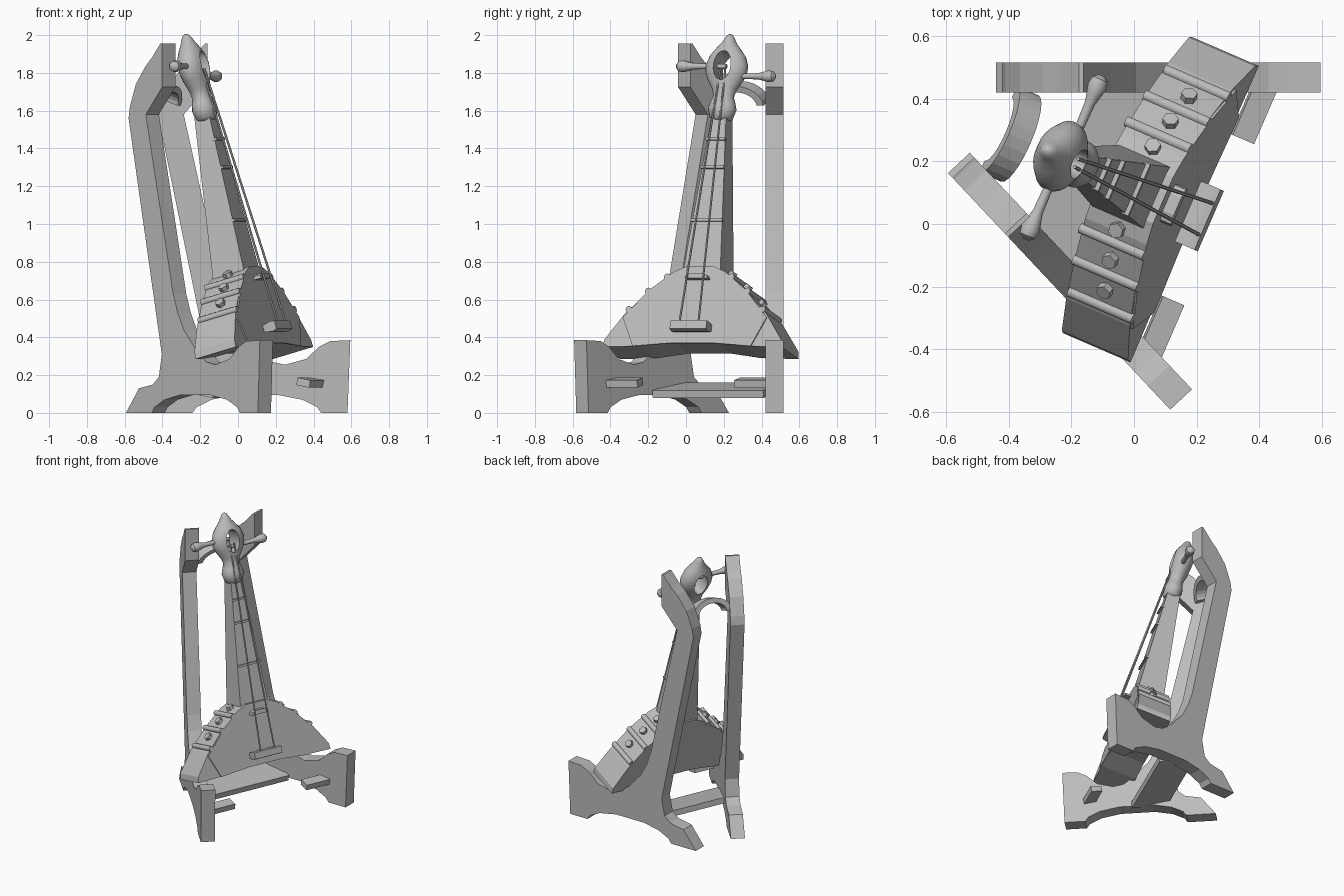
import bpy, bmesh
from math import radians, sin, cos, pi, atan2
from mathutils import Matrix, Vector

cube = bpy.data.objects.get("Cube")
if cube:
    bpy.data.objects.remove(cube, do_unlink=True)

grey = bpy.data.materials.new("plain grey")
grey.use_nodes = True
GREY = (0.5, 0.5, 0.5, 1)
grey.diffuse_color = GREY
grey.node_tree.nodes["Principled BSDF"].inputs["Base Color"].default_value = GREY

# Frames: ROOT turns the symmetric model on the ground, LEAN tilts the instrument
# (x = out of the soundboard, y = sideways, z = along the neck)
T = Matrix.Translation
YAW, TILT = radians(23.4), radians(15.5)
ROOT = T((0.042, 0.097, 0)) @ Matrix.Rotation(-YAW, 4, 'Z')
LEAN = ROOT @ T((0.167, 0, 0.35)) @ Matrix.Rotation(-TILT, 4, 'Y')
FLIP = Matrix.Scale(-1, 4, (0, 1, 0))


def finish(name, bm, matrix, smooth=False):
    bm.transform(matrix)
    bmesh.ops.recalc_face_normals(bm, faces=bm.faces)
    mesh = bpy.data.meshes.new(name)
    bm.to_mesh(mesh)
    bm.free()
    mesh.materials.append(grey)
    obj = bpy.data.objects.new(name, mesh)
    bpy.context.collection.objects.link(obj)
    if smooth:
        soften(obj)
    return obj


def soften(obj):
    bpy.ops.object.select_all(action='DESELECT')
    obj.select_set(True)
    bpy.context.view_layer.objects.active = obj
    bpy.ops.object.shade_smooth_by_angle(angle=radians(40))


def prism(points, axis, start, depth):
    """Extrude a 2D outline along x or y; the other two axes hold the outline."""
    bm = bmesh.new()
    if axis == 'x':
        verts = [bm.verts.new((start, a, b)) for a, b in points]
        move = (depth, 0, 0)
    else:
        verts = [bm.verts.new((a, start, b)) for a, b in points]
        move = (0, depth, 0)
    face = bm.faces.new(verts)
    ext = bmesh.ops.extrude_face_region(bm, geom=[face], use_keep_orig=True)
    bmesh.ops.translate(bm, vec=move,
                        verts=[g for g in ext["geom"] if isinstance(g, bmesh.types.BMVert)])
    return bm


def box(name, size, matrix):
    bm = bmesh.new()
    bmesh.ops.create_cube(bm, size=1, matrix=Matrix.Diagonal((*size, 1)))
    return finish(name, bm, matrix)


def rod(name, a, b, radius, matrix, sides=8, smooth=True):
    a, b = Vector(a), Vector(b)
    bm = bmesh.new()
    turn = (b - a).to_track_quat('Z', 'Y').to_matrix().to_4x4()
    bmesh.ops.create_cone(bm, cap_ends=True, segments=sides, radius1=radius, radius2=radius,
                          depth=(b - a).length, matrix=T((a + b) / 2) @ turn)
    return finish(name, bm, matrix, smooth)


def loft(name, sections, matrix, sides=20):
    """Skin elliptical rings (height, x radius, y radius) along z."""
    bm = bmesh.new()
    rings = [[bm.verts.new((rx * cos(2 * pi * i / sides), ry * sin(2 * pi * i / sides), h))
              for i in range(sides)] for h, rx, ry in sections]
    for lo, hi in zip(rings, rings[1:]):
        for i in range(sides):
            j = (i + 1) % sides
            bm.faces.new((lo[i], lo[j], hi[j], hi[i]))
    bm.faces.new(rings[0])
    bm.faces.new(rings[-1])
    return finish(name, bm, matrix, True)


# Stand: two mirrored side panels opening towards the front
panel = [(0, 0), (.2, 0), (.22, .03), (.3, .07), (.42, .095), (.65, .095), (.78, .07),
         (.86, .03), (.88, 0), (1.02, 0), (1.035, .385), (.93, .38), (.87, .35), (.8, .285),
         (.69, .255), (.62, .27), (.54, .335), (.447, .44), (.4, .53), (.365, .63),
         (.153, 1.58), (.28, 1.725), (.28, 1.955), (.265, 1.955), (.2, 1.88), (.15, 1.835),
         (.076, 1.74), (.03, 1.62), (.02, 1.56), (.277, .31), (.254, .19), (.207, .15),
         (.1, .13)]
PLACE = T((-0.571, 0.105, 0)) @ Matrix.Rotation(YAW, 4, 'Z')
REST = Matrix.Rotation(radians(10), 4, 'Y')
for side, m in (("left", ROOT), ("right", ROOT @ FLIP)):
    finish(side + "_side_panel", prism(panel, 'y', 0, 0.095), m @ PLACE)
    box(side + "_rest_tab", (0.075, 0.18, 0.04), m @ T((0.21, 0.37, 0.16)) @ REST)

# Stretcher board and the arched yoke behind the head
box("stretcher_board", (0.24, 0.64, 0.04), ROOT @ T((-0.167, 0, 0.12)) @ REST)
arc = [pi * i / 12 for i in range(13)]
arch = ([(0.15 * cos(a), 0.11 * sin(a)) for a in arc]
        + [(0.11 * cos(a), 0.075 * sin(a)) for a in reversed(arc)])
finish("yoke", prism(arch, 'x', -0.04, 0.08),
       ROOT @ T((-0.48, 0, 1.64)) @ Matrix.Rotation(radians(20), 4, 'Y'))

# Body: wedge with stepped shoulders and a hollowed base
side = [(.08, .44), (.15, .41), (.28, .31), (.41, .18), (.51, .04), (.515, 0)]


def mirrored(half):
    return half + [(-s, w) for s, w in reversed(half)]


bm = prism(mirrored(side + [(.3, .005), (.12, .03)]), 'x', -0.002, -0.242)
for v in bm.verts:
    if v.co.x < -0.1:
        v.co.x += 0.07 * max(v.co.z, 0)
finish("body", bm, LEAN)
plate = [(.08, .44), (.15, .41), (.28, .31), (.415, .16), (.34, .003), (.12, .02)]
finish("soundboard", prism(mirrored(plate), 'x', -0.003, 0.009), LEAN)


def shoulder(s):
    for (s0, w0), (s1, w1) in zip(side, side[1:]):
        if s0 <= s <= s1:
            return w0 + (w1 - w0) * (s - s0) / (s1 - s0), Vector((0, w0 - w1, s1 - s0)).normalized()


# Ribs and six-sided studs across both shoulders
for label, m in (("left", LEAN), ("right", LEAN @ FLIP)):
    for s in (.185, .285, .385):
        w, up = shoulder(s)
        rod(label + "_rib", (0.006, s, w), (-0.225, s, w), 0.018, m, 10)
    for s in (.14, .235, .33):
        w, up = shoulder(s)
        p = Vector((-0.1, s, w))
        rod(label + "_stud", p - up * 0.01, p + up * 0.024, 0.026, m, 6, False)

# Neck: tapered block
bm = bmesh.new()
bmesh.ops.create_cube(bm, size=2)
for v in bm.verts:
    top, front = v.co.z > 0, v.co.x > 0
    v.co = (-0.02 if front else (-0.105 if top else -0.21),
            v.co.y * (0.04 if top else 0.11), 1.3 if top else 0.38)
finish("neck", bm, LEAN)

# Frets, string guide and bridge
for w, half in ((.7, .09), (.99, .066), (1.146, .055)):
    box("fret", (0.024, 2 * half, 0.014), LEAN @ T((-0.018, 0, w)))
finish("string_guide", prism([(-.065, -.005), (.065, -.005), (.06, .012), (.03, .024),
                              (-.03, .024), (-.06, .012)], 'x', 0, 0.045),
       LEAN @ T((0, 0, 0.37)))
finish("bridge", prism([(0, -.02), (.05, -.03), (.078, -.022), (.078, .022), (.055, .026),
                        (0, .015)], 'y', -0.105, 0.21), LEAN @ T((0, 0, 0.1)))

# Head: smooth knob and pierced bulb
head = loft("head", [(1.255, .04, .04), (1.27, .056, .062), (1.32, .065, .078),
                     (1.355, .058, .068), (1.39, .05, .055), (1.43, .054, .068),
                     (1.48, .066, .1), (1.52, .073, .116), (1.56, .075, .118),
                     (1.61, .07, .1), (1.65, .055, .068), (1.68, .04, .042),
                     (1.705, .03, .028), (1.725, .018, .017), (1.733, .004, .004)],
            LEAN @ T((-0.055, 0, 0)), 24)
cutter = rod("head_hole_cutter", (-0.2, 0, 0), (0.2, 0, 0), 0.05,
             LEAN @ T((0, 0, 1.545)) @ Matrix.Diagonal((1, 1, 1.6, 1)), 20)
cutter.hide_render = True
cut = head.modifiers.new("hole", 'BOOLEAN')
cut.object, cut.operation, cut.solver = cutter, 'DIFFERENCE', 'EXACT'
bpy.context.view_layer.objects.active = head
bpy.ops.object.modifier_apply(modifier="hole")
bpy.data.objects.remove(cutter, do_unlink=True)
soften(head)

# Tuning pegs and strings
peg = [(.0, .012, .012), (.1, .015, .015), (.19, .017, .017), (.22, .024, .024),
       (.25, .032, .032), (.275, .027, .027), (.288, .01, .01)]
for label, m, w in (("left", LEAN, 1.5), ("right", LEAN @ FLIP, 1.555)):
    loft(label + "_tuning_peg", peg,
         m @ T((-0.05, 0, w)) @ Matrix.Rotation(-pi / 2, 4, 'X'), 12)
    rod(label + "_string", (0.072, 0.055, 0.1), (-0.005, 0.014, 1.53), 0.006, m, 6)
